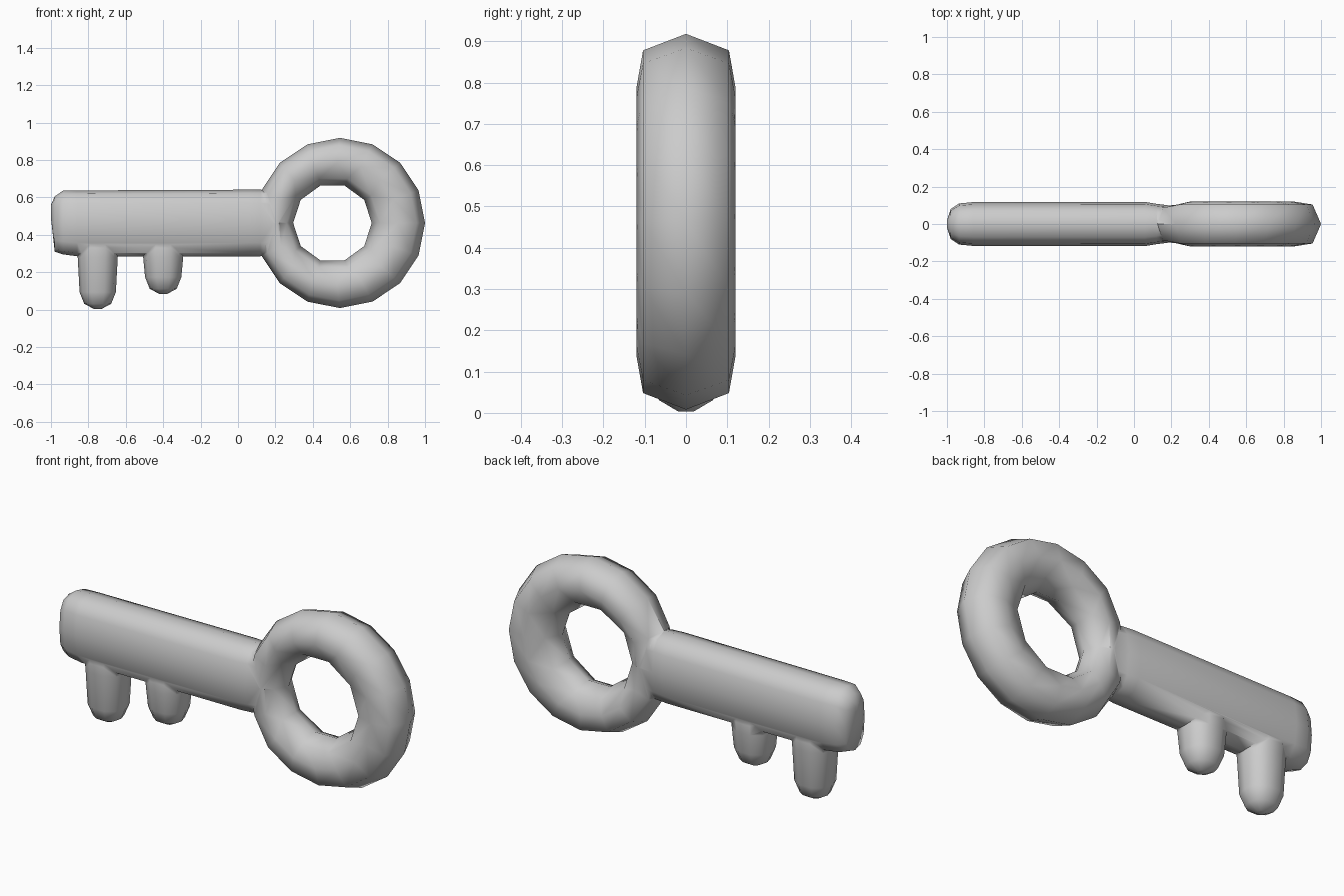
import bpy, bmesh
from math import cos, sin, pi, radians, copysign

if "Cube" in bpy.data.objects:
    bpy.data.objects.remove(bpy.data.objects["Cube"])

MID = 0.463  # height of the shaft and bow centre


def finish(bm, name):
    bmesh.ops.recalc_face_normals(bm, faces=bm.faces)
    mesh = bpy.data.meshes.new(name)
    bm.to_mesh(mesh)
    bm.free()
    obj = bpy.data.objects.new(name, mesh)
    bpy.context.collection.objects.link(obj)
    return obj


def bridge(bm, a, b):
    """Skin two closed loops, which may have different vertex counts."""
    n, m = len(a), len(b)
    if n == m:
        for i in range(n):
            k = (i + 1) % n
            bm.faces.new((a[i], a[k], b[k], b[i]))
        return
    i = j = 0
    while i < n or j < m:
        if j == m or (i < n and (i + 1) * m <= (j + 1) * n):
            bm.faces.new((a[i % n], a[(i + 1) % n], b[j % m]))
            i += 1
        else:
            bm.faces.new((a[i % n], b[(j + 1) % m], b[j % m]))
            j += 1


def loft(name, loops, closed=False):
    bm = bmesh.new()
    rings = [[bm.verts.new(p) for p in loop] for loop in loops]
    for a, b in zip(rings, rings[1:]):
        bridge(bm, a, b)
    if closed:
        bridge(bm, rings[-1], rings[0])
    else:
        bm.faces.new(rings[0])
        bm.faces.new(rings[-1])
    return finish(bm, name)


def spow(v, e):
    return copysign(abs(v) ** e, v)


# Bow: 16-sided outside, 10-sided hole, thinner where it meets the shaft
def bow_loop(cx, r, y, n):
    pts = []
    for k in range(n):
        a = 2 * pi * k / n
        thin = 0.84 if abs(a - pi) < radians(40) else 1.0
        pts.append((cx + r * cos(a), y * thin, MID + r * sin(a)))
    return pts


front = [(0.54, 0.415, -0.104, 16), (0.53, 0.325, -0.12, 16), (0.51, 0.25, -0.088, 10)]
back = [(c, r, -y, n) for c, r, y, n in reversed(front)]
profile = [(0.545, 0.455, 0, 16)] + front + [(0.505, 0.21, 0, 10)] + back
bow = loft("key", [bow_loop(*p) for p in profile], closed=True)


# Shaft: rounded flat bar with a domed end
def shaft_loop(x, half_y, low, high, n=12):
    c, h = (low + high) / 2, (high - low) / 2
    return [(x, half_y * spow(cos(2 * pi * k / n), 0.75),
             c + h * spow(sin(2 * pi * k / n), 0.75)) for k in range(n)]


shaft = loft("shaft", [shaft_loop(*s) for s in (
    (-1.0, 0.02, 0.49, 0.56), (-0.98, 0.08, 0.31, 0.605),
    (-0.935, 0.11, 0.295, 0.636), (-0.86, 0.117, 0.285, 0.637),
    (0.06, 0.118, 0.285, 0.641), (0.12, 0.108, 0.285, 0.641),
    (0.22, 0.095, 0.30, 0.625))])


# Teeth: rounded pegs flaring slightly into the shaft
def tooth(name, x, bottom):
    rows = [(0.02, bottom), (0.072, bottom + 0.028), (0.097, bottom + 0.09),
            (0.107, 0.28), (0.112, 0.33), (0.09, 0.46)]
    return loft(name, [[(x + r * spow(cos(pi * k / 5), 0.85),
                         0.95 * r * spow(sin(pi * k / 5), 0.85), z)
                        for k in range(10)] for r, z in rows])


teeth = [tooth("long_tooth", -0.75, 0.003), tooth("short_tooth", -0.40, 0.083)]

# Fuse everything into one skin
for part in [shaft] + teeth:
    bpy.context.view_layer.objects.active = bow
    mod = bow.modifiers.new("join", 'BOOLEAN')
    mod.operation = 'UNION'
    mod.solver = 'EXACT'
    mod.object = part
    bpy.ops.object.modifier_apply(modifier=mod.name)
    bpy.data.objects.remove(part)

bpy.ops.object.select_all(action='DESELECT')
bow.select_set(True)
bpy.context.view_layer.objects.active = bow
bpy.ops.object.shade_smooth_by_angle(angle=radians(75))
